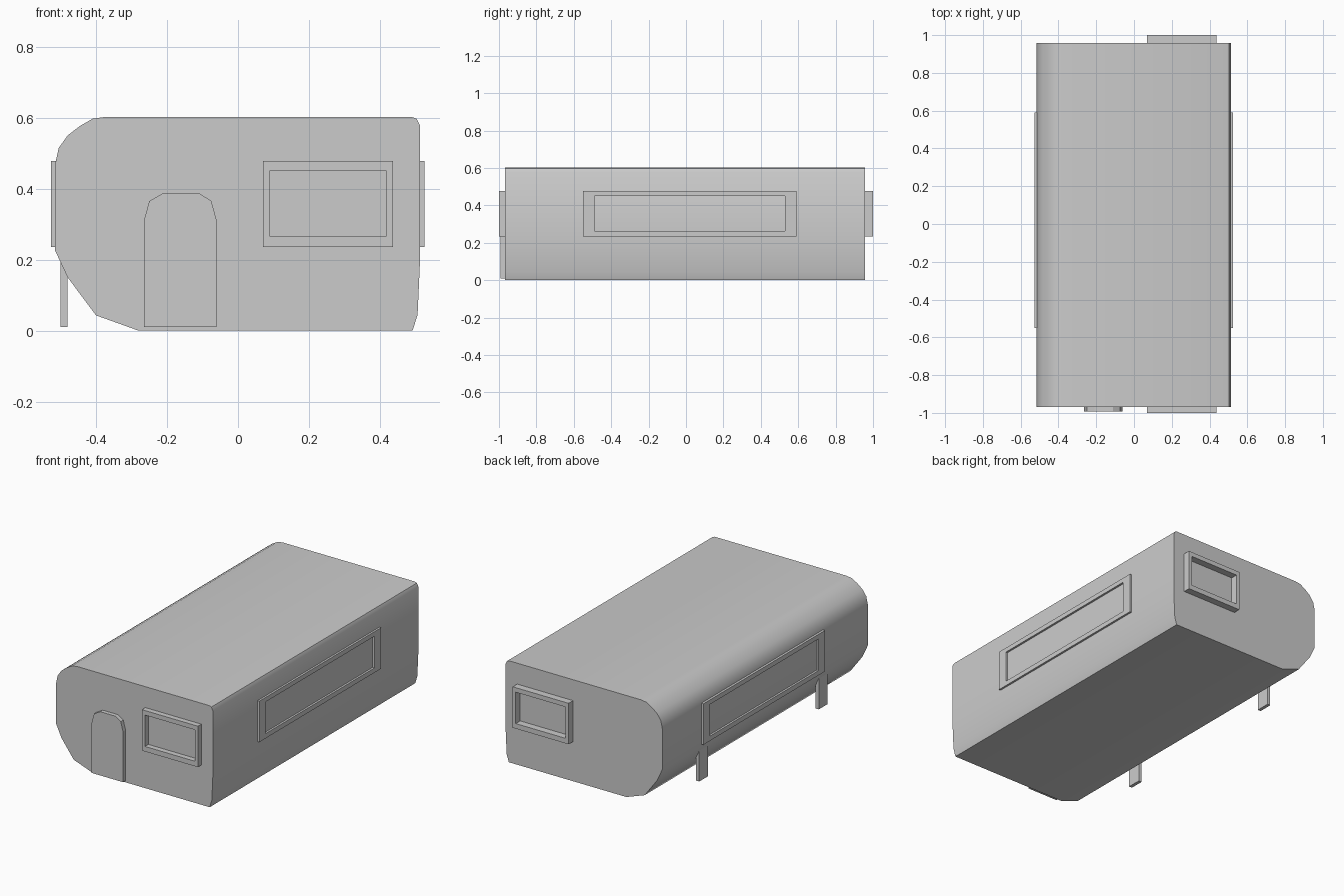
import bpy, bmesh, math

if "Cube" in bpy.data.objects:
    bpy.data.objects.remove(bpy.data.objects["Cube"])


def finish(name, bm):
    bmesh.ops.recalc_face_normals(bm, faces=bm.faces[:])
    me = bpy.data.meshes.new(name)
    bm.to_mesh(me)
    bm.free()
    ob = bpy.data.objects.new(name, me)
    bpy.context.collection.objects.link(ob)
    return ob


def extrude_xz(name, profile, y0, y1):
    """Solid from an (x, z) profile, extruded along y."""
    bm = bmesh.new()
    f = bm.faces.new([bm.verts.new((x, y0, z)) for x, z in profile])
    r = bmesh.ops.extrude_face_region(bm, geom=[f])
    verts = [v for v in r["geom"] if isinstance(v, bmesh.types.BMVert)]
    bmesh.ops.translate(bm, verts=verts, vec=(0, y1 - y0, 0))
    return finish(name, bm)


def rect(a0, a1, z0, z1):
    return [(a0, z0), (a1, z0), (a1, z1), (a0, z1)]


def frame(name, outer, inner, d0, d1, axis):
    """Rectangular ring with depth d0..d1 along the x or y axis."""
    bm = bmesh.new()

    def loop(pts, d):
        return [bm.verts.new((d, a, z) if axis == "x" else (a, d, z)) for a, z in pts]

    loops = [loop(outer, d0), loop(outer, d1), loop(inner, d1), loop(inner, d0)]
    for k in range(4):
        p, q = loops[k], loops[(k + 1) % 4]
        for i in range(4):
            j = (i + 1) % 4
            bm.faces.new((p[i], p[j], q[j], q[i]))
    return finish(name, bm)


def smooth(ob, angle):
    bpy.ops.object.select_all(action="DESELECT")
    ob.select_set(True)
    bpy.context.view_layer.objects.active = ob
    bpy.ops.object.shade_smooth_by_angle(angle=math.radians(angle))


# Trailer shell
body = extrude_xz("body", [
    (-0.28, 0), (-0.40, 0.043), (-0.48, 0.15), (-0.515, 0.225), (-0.515, 0.47),
    (-0.505, 0.515), (-0.48, 0.55), (-0.445, 0.577), (-0.41, 0.597), (-0.375, 0.602),
    (0.49, 0.602), (0.503, 0.597), (0.513, 0.577), (0.513, 0.20), (0.506, 0.045),
    (0.492, 0)], -0.968, 0.958)
smooth(body, 40)

# Arched door on the front
extrude_xz("door", [
    (-0.265, 0.01), (-0.265, 0.31), (-0.25, 0.365), (-0.21, 0.388), (-0.11, 0.388),
    (-0.075, 0.365), (-0.06, 0.31), (-0.06, 0.01)], -0.992, -0.96)

# End windows
for name, d0, d1 in (("front_window_frame", -1.0, -0.96), ("back_window_frame", 0.95, 1.0)):
    frame(name, rect(0.07, 0.437, 0.235, 0.478), rect(0.09, 0.417, 0.265, 0.451), d0, d1, "y")

# Long side windows
for name, d0, d1 in (("left_window_frame", -0.527, -0.51), ("right_window_frame", 0.508, 0.525)):
    frame(name, rect(-0.55, 0.59, 0.235, 0.478), rect(-0.49, 0.53, 0.263, 0.451), d0, d1, "x")

# Support legs under the left side
for name, y in (("front_leg", -0.614), ("back_leg", 0.506)):
    extrude_xz(name, rect(-0.50, -0.48, 0.01, 0.21), y, y + 0.084)
